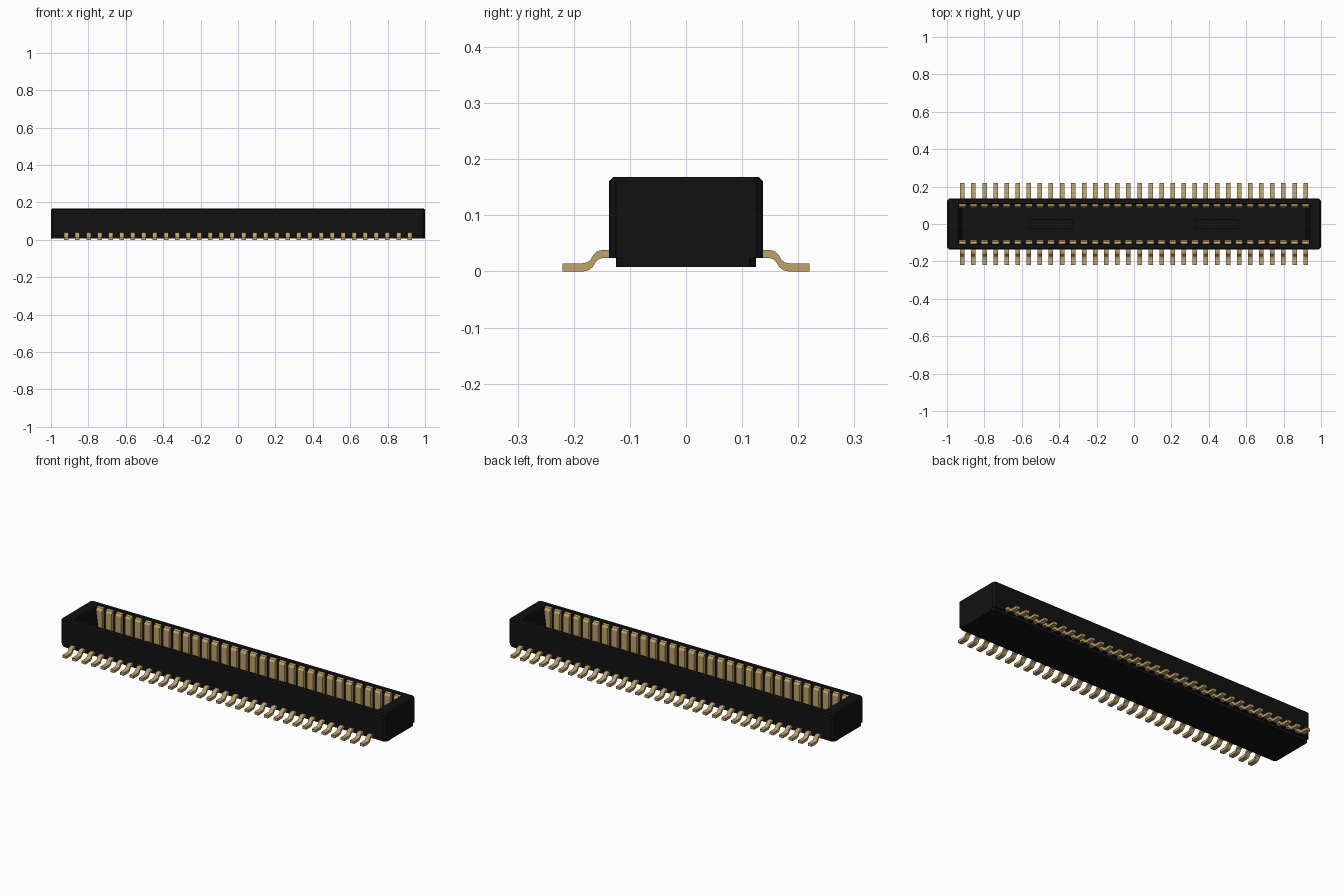
import bpy, bmesh

if "Cube" in bpy.data.objects:
    bpy.data.objects.remove(bpy.data.objects["Cube"])

PINS, PITCH = 32, 0.0592


def material(name, rgb):
    m = bpy.data.materials.new(name)
    m.diffuse_color = (*rgb, 1)
    m.use_nodes = True
    m.node_tree.nodes["Principled BSDF"].inputs["Base Color"].default_value = m.diffuse_color
    return m


black = material("black plastic", (0.006, 0.006, 0.006))
gold = material("gold metal", (0.52, 0.36, 0.14))


def finish(bm, name, mat):
    bmesh.ops.recalc_face_normals(bm, faces=bm.faces)
    me = bpy.data.meshes.new(name)
    bm.to_mesh(me)
    bm.free()
    me.materials.append(mat)
    ob = bpy.data.objects.new(name, me)
    bpy.context.collection.objects.link(ob)
    return ob


def outline(hx, hy, c):
    """Rectangle with chamfered corners."""
    return [(hx, -hy + c), (hx, hy - c), (hx - c, hy), (-hx + c, hy),
            (-hx, hy - c), (-hx, -hy + c), (-hx + c, -hy), (hx - c, -hy)]


# Housing: stacked outlines run up the outside, over the rim, down into the cavity
def housing():
    bm = bmesh.new()
    layers = [(1, .125, .012, .008), (1, .125, .012, .024), (1, .137, .012, .024),
              (1, .137, .012, .161), (.993, .130, .010, .168),
              (.940, .110, .002, .168), (.937, .104, .002, .160),
              (.920, .104, .002, .040)]
    rings = [[bm.verts.new((x, y, z)) for x, y in outline(hx, hy, c)]
             for hx, hy, c, z in layers]
    for a, b in zip(rings, rings[1:]):
        for i in range(8):
            j = (i + 1) % 8
            bm.faces.new((a[i], a[j], b[j], b[i]))
    bm.faces.new(rings[0])
    bm.faces.new(rings[-1])
    return finish(bm, "housing", black)


body = housing()

# Two shallow slots in the cavity floor
for side, label in ((-1, "left"), (1, "right")):
    bm = bmesh.new()
    bmesh.ops.create_cube(bm, size=1)
    for v in bm.verts:
        v.co = (side * .445 + v.co.x * .23, v.co.y * .05, .04 + v.co.z * .04)
    cutter = finish(bm, label + "_slot_cutter", black)
    cutter.hide_render = True
    cutter.hide_viewport = False
    cutter.display_type = 'WIRE'
    mod = body.modifiers.new(label + "_slot", 'BOOLEAN')
    mod.operation = 'DIFFERENCE'
    mod.object = cutter


# Rows of side profiles (y, z) extruded along x and repeated
def row(name, profile, width, side):
    bm = bmesh.new()
    n = len(profile)
    for k in range(PINS):
        x = (k - (PINS - 1) / 2) * PITCH
        a, b = [[bm.verts.new((x + s * width / 2, side * y, z)) for y, z in profile]
                for s in (-1, 1)]
        bm.faces.new(a)
        bm.faces.new(b)
        for i in range(n):
            j = (i + 1) % n
            bm.faces.new((a[i], a[j], b[j], b[i]))
    return finish(bm, name, gold)


# Gull-wing solder leg
leg = [(.12, .038), (.150, .038), (.158, .036), (.164, .031), (.170, .021),
       (.176, .016), (.184, .0145), (.22, .0145), (.22, 0), (.183, 0), (.174, .002),
       (.167, .007), (.160, .018), (.155, .022), (.148, .024), (.12, .024)]
# Contact blade on the cavity wall with a sloped tip
blade = [(.109, .035), (.109, .163), (.102, .163), (.094, .160), (.086, .148), (.086, .035)]

for side, label in ((-1, "front"), (1, "back")):
    row(label + "_solder_legs", leg, .024, side)
    row(label + "_contacts", blade, .037, side)
